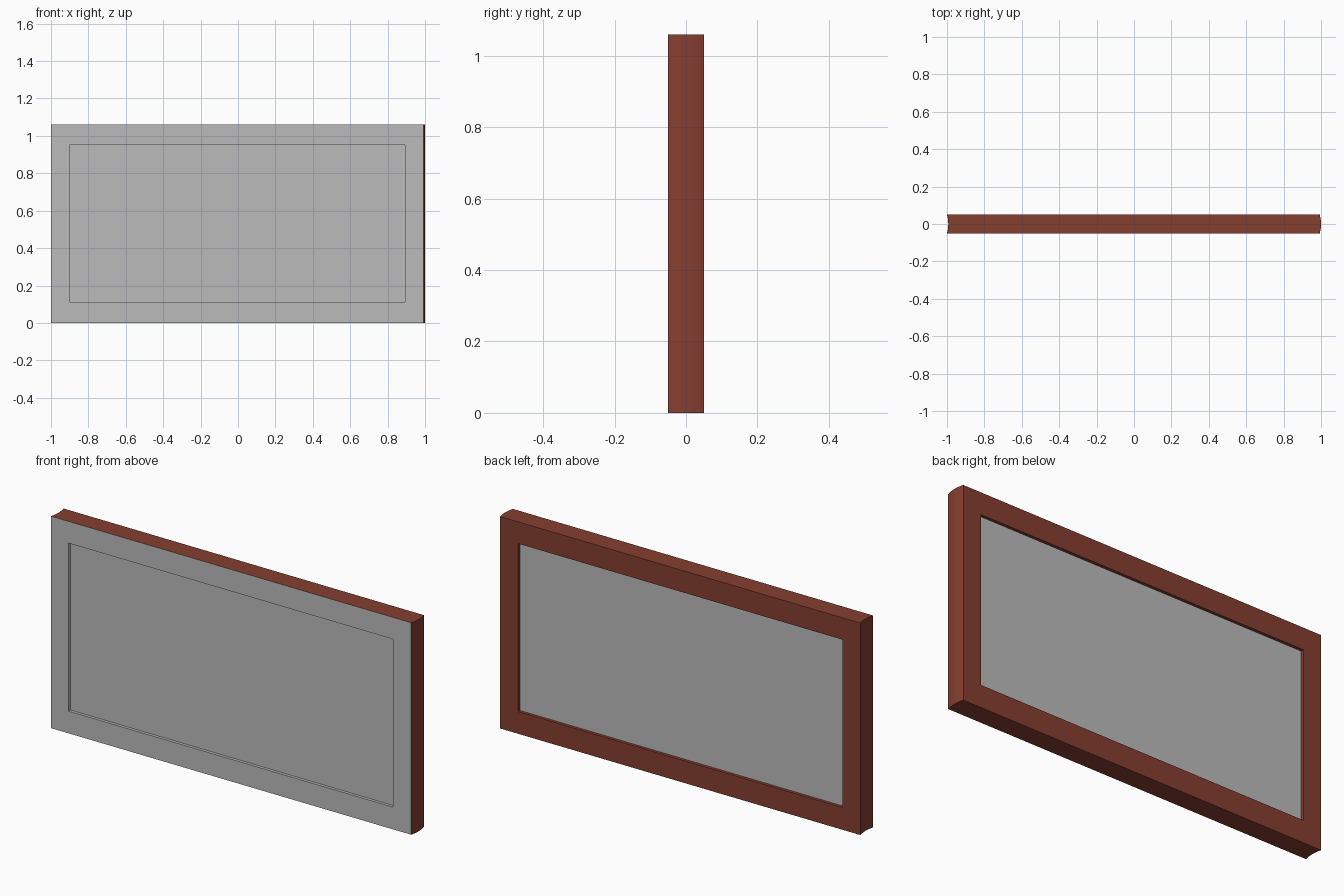
import bpy, bmesh, math

if "Cube" in bpy.data.objects:
    bpy.data.objects.remove(bpy.data.objects["Cube"])

LEFT, RIGHT, HEIGHT = -1.0, 0.993, 1.06   # flat edges of the panel
HALF, BULGE, STEPS = 0.05, 0.007, 10      # half depth, curve of the side edges
OPEN_X, OPEN_Z = (-0.902, 0.894), (0.111, 0.951)
RECESS = 0.015


def material(name, colour):
    m = bpy.data.materials.new(name)
    m.diffuse_color = (*colour, 1)
    m.use_nodes = True
    m.node_tree.nodes["Principled BSDF"].inputs["Base Color"].default_value = m.diffuse_color
    return m


brown = material("brown wood", (0.235, 0.049, 0.030))
grey = material("grey face", (0.50, 0.50, 0.50))


def side_curve(x):
    """Shallow curve from front to back, bulging towards +x."""
    ys = [-HALF + 2 * HALF * i / STEPS for i in range(STEPS + 1)]
    return [(x + BULGE * (1 - (y / HALF) ** 2), y) for y in ys]


# panel body: hollow left edge, rounded right edge, extruded upwards
bm = bmesh.new()
plan = side_curve(RIGHT) + side_curve(LEFT)[::-1]
base = bm.faces.new([bm.verts.new((x, y, 0)) for x, y in plan])
top = bmesh.ops.extrude_face_region(bm, geom=[base])["geom"]
bmesh.ops.translate(bm, vec=(0, 0, HEIGHT),
                    verts=[v for v in top if isinstance(v, bmesh.types.BMVert)])
bmesh.ops.recalc_face_normals(bm, faces=bm.faces)

# front face is grey, and both sides get a recessed grey centre
for side in (-1, 1):
    face = next(f for f in bm.faces if f.normal.y * side > 0.999)
    face.material_index = 1 if side < 0 else 0
    bmesh.ops.inset_individual(bm, faces=[face], thickness=0.1)
    for v in face.verts:
        v.co.x = OPEN_X[v.co.x > 0]
        v.co.z = OPEN_Z[v.co.z > HEIGHT / 2]
    bmesh.ops.inset_individual(bm, faces=[face], thickness=0.0, depth=0.0)
    for v in face.verts:
        v.co.y = side * (HALF - RECESS)
    face.material_index = 1
bm.normal_update()

mesh = bpy.data.meshes.new("framed_panel")
bm.to_mesh(mesh)
bm.free()
mesh.materials.append(brown)
mesh.materials.append(grey)
panel = bpy.data.objects.new("framed_panel", mesh)
bpy.context.collection.objects.link(panel)

# smooth the curved side edges only
bpy.context.view_layer.objects.active = panel
panel.select_set(True)
bpy.ops.object.shade_smooth_by_angle(angle=math.radians(30))
